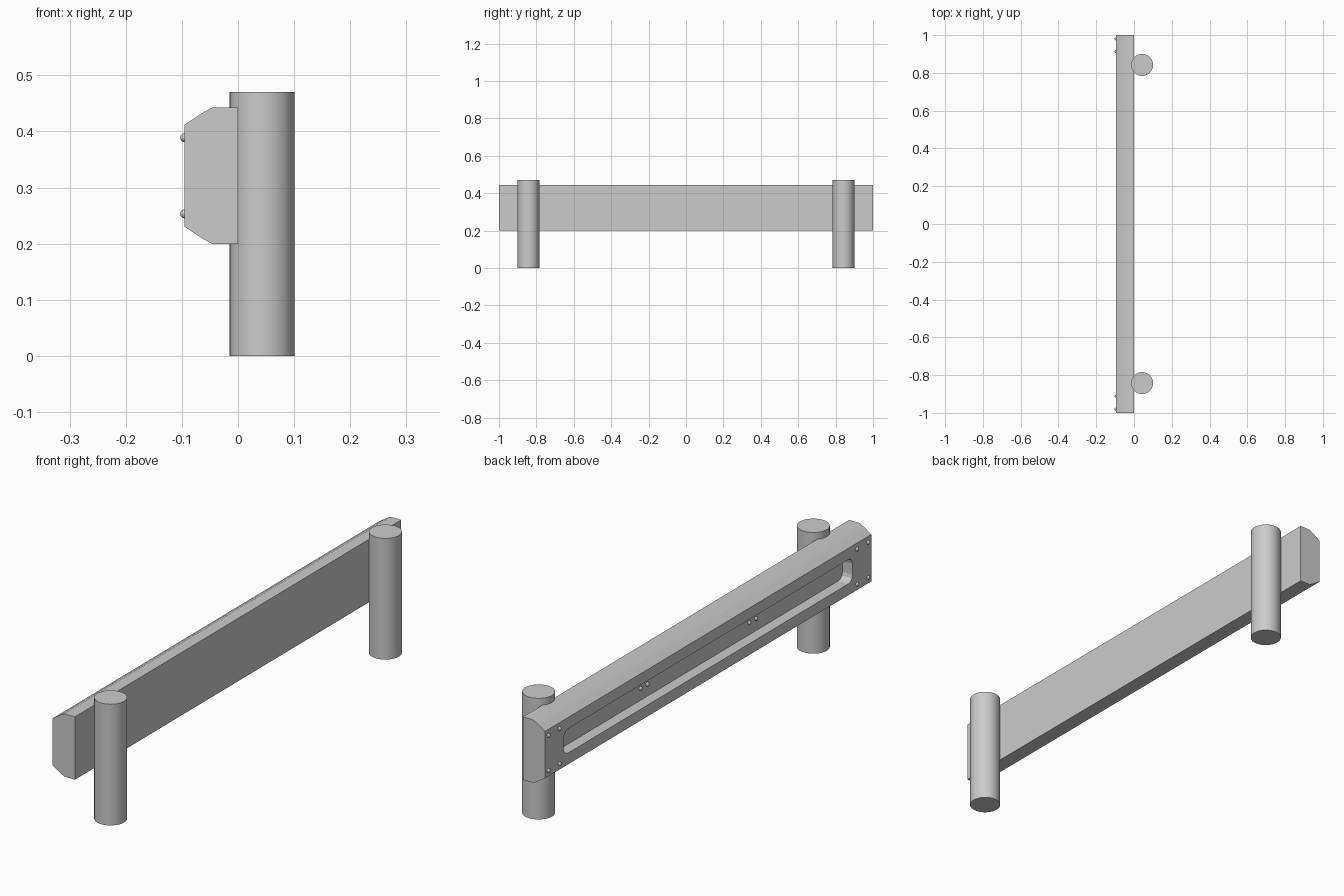
import bpy
import bmesh
from math import radians
from mathutils import Matrix, Vector

if "Cube" in bpy.data.objects:
    bpy.data.objects.remove(bpy.data.objects["Cube"], do_unlink=True)

# One plain grey for the whole barrier
GREY = (0.6, 0.6, 0.6, 1.0)
grey = bpy.data.materials.new("light_grey")
grey.use_nodes = True
grey.diffuse_color = GREY
grey.node_tree.nodes["Principled BSDF"].inputs["Base Color"].default_value = GREY


def add_object(name, bm, smooth=False):
    """Turn a bmesh into a linked grey object."""
    bmesh.ops.recalc_face_normals(bm, faces=bm.faces)
    mesh = bpy.data.meshes.new(name)
    bm.to_mesh(mesh)
    bm.free()
    mesh.materials.append(grey)
    obj = bpy.data.objects.new(name, mesh)
    bpy.context.collection.objects.link(obj)
    if smooth:
        bpy.ops.object.select_all(action="DESELECT")
        obj.select_set(True)
        bpy.context.view_layer.objects.active = obj
        bpy.ops.object.shade_smooth_by_angle(angle=radians(40))
    return obj


def extrude_profile(points, direction):
    """Sweep a closed flat outline along a vector."""
    bm = bmesh.new()
    face = bm.faces.new([bm.verts.new(p) for p in points])
    swept = bmesh.ops.extrude_face_region(bm, geom=[face], use_keep_orig=True)
    verts = [g for g in swept["geom"] if isinstance(g, bmesh.types.BMVert)]
    bmesh.ops.translate(bm, verts=verts, vec=direction)
    return bm


# Rail dimensions
FRONT_X, GROOVE_X, MID_Z = -0.095, -0.052, 0.321
SEAM = 1 / 3

# Rail outline: upper half, mirrored about the middle height
upper = [(0, 0.122), (-0.045, 0.122), (-0.065, 0.111), (FRONT_X, 0.091)]
outline = upper + [(x, -z) for x, z in reversed(upper)]

# Long groove cutter with rounded ends
bm = bmesh.new()
bmesh.ops.create_cube(bm, size=1, matrix=Matrix.Translation((GROOVE_X - 0.05, 0, MID_Z))
                      @ Matrix.Diagonal((0.1, 1.77, 0.094, 1)))
corners = [e for e in bm.edges
           if abs((e.verts[0].co - e.verts[1].co).normalized().x) > 0.9]
bmesh.ops.bevel(bm, geom=corners, offset=0.026, segments=3, profile=0.5, affect="EDGES")
cutter = add_object("groove_cutter", bm)
cutter.hide_render = True

# Three butted rail sections
sections = (("rail_front", -1, -SEAM), ("rail_middle", -SEAM, SEAM), ("rail_back", SEAM, 1))
for name, start, end in sections:
    points = [(x, start, MID_Z + z) for x, z in outline]
    rail = add_object(name, extrude_profile(points, Vector((0, end - start, 0))))
    cut = rail.modifiers.new("groove", "BOOLEAN")
    cut.operation = "DIFFERENCE"
    cut.solver = "EXACT"
    cut.object = cutter
    bpy.ops.object.select_all(action="DESELECT")
    rail.select_set(True)
    bpy.context.view_layer.objects.active = rail
    bpy.ops.object.modifier_apply(modifier=cut.name)
bpy.data.objects.remove(cutter, do_unlink=True)

# Round posts
POST_HEIGHT = 0.47
for name, side in (("post_front", -1), ("post_back", 1)):
    bm = bmesh.new()
    bmesh.ops.create_cone(bm, cap_ends=True, segments=32, radius1=0.058, radius2=0.058,
                          depth=POST_HEIGHT,
                          matrix=Matrix.Translation((0.043, side * 0.842, POST_HEIGHT / 2)))
    add_object(name, bm, smooth=True)


def add_bolts(name, positions):
    """Round bolt heads half sunk into the rail."""
    bm = bmesh.new()
    for position in positions:
        bmesh.ops.create_uvsphere(bm, u_segments=12, v_segments=8, radius=0.008,
                                  matrix=Matrix.Translation(position))
    add_object(name, bm, smooth=True)


# Bolts at the rail ends and beside each joint
add_bolts("end_bolts", [(FRONT_X, side * y, MID_Z + dz) for side in (-1, 1)
                        for y in (0.912, 0.98) for dz in (-0.068, 0.068)])
add_bolts("joint_bolts", [(GROOVE_X, side * SEAM + dy, MID_Z) for side in (-1, 1)
                          for dy in (-0.021, 0.021)])
